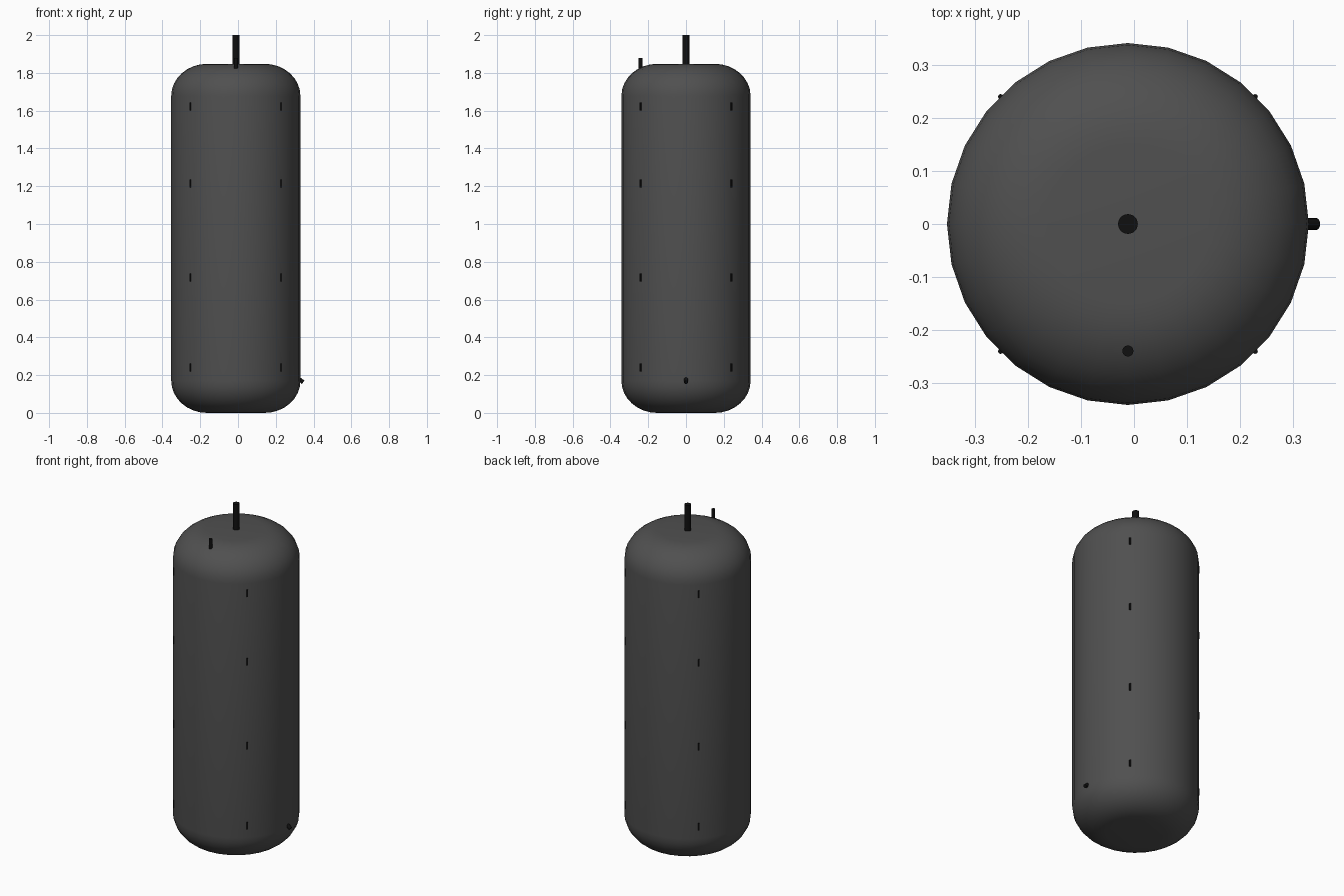
import bpy, bmesh, math
from mathutils import Vector

if "Cube" in bpy.data.objects:
    bpy.data.objects.remove(bpy.data.objects["Cube"])

CX = -0.0115          # tank axis
R, H = 0.342, 1.848   # tank radius and height


def material(name, v):
    m = bpy.data.materials.new(name)
    m.diffuse_color = (v, v, v, 1)
    m.use_nodes = True
    m.node_tree.nodes["Principled BSDF"].inputs["Base Color"].default_value = m.diffuse_color
    return m


dark = material("dark_grey", 0.08)
black = material("black", 0.005)


def tube(name, start, end, radius, sides=16):
    start, end = Vector(start), Vector(end)
    axis = end - start
    bpy.ops.mesh.primitive_cylinder_add(vertices=sides, radius=radius, depth=axis.length,
                                        location=(start + end) / 2,
                                        rotation=axis.to_track_quat('Z', 'Y').to_euler())
    o = bpy.context.object
    o.name = name
    o.data.materials.append(black)
    bpy.ops.object.shade_smooth_by_angle(angle=math.radians(40))
    return o


# Tank body: quarter-ellipse shoulders, 28 sides
W, V, N = 0.19, 0.17, 8
arc = [(R - W + W * math.sin(a), V - V * math.cos(a))
       for a in (math.pi / 2 * i / N for i in range(N + 1))]
profile = arc + [(r, H - z) for r, z in reversed(arc)]
S = 28
bm = bmesh.new()
rings = [[bm.verts.new((r * math.cos(2 * math.pi * k / S), r * math.sin(2 * math.pi * k / S), z))
          for k in range(S)] for r, z in profile]
for a, b in zip(rings, rings[1:]):
    for k in range(S):
        n = (k + 1) % S
        bm.faces.new((a[k], a[n], b[n], b[k]))
bm.faces.new(rings[0][::-1])
bm.faces.new(rings[-1])
me = bpy.data.meshes.new("tank_body")
bm.to_mesh(me)
bm.free()
tank = bpy.data.objects.new("tank_body", me)
tank.location.x = CX
bpy.context.collection.objects.link(tank)
me.materials.append(dark)
me.shade_smooth()

# Pipes on the top
tube("outlet_pipe", (CX, 0, 1.82), (CX, 0, 2.0), 0.0187, 24)
tube("relief_pipe", (CX, -0.24, 1.78), (CX, -0.24, 1.88), 0.0105)

# Slanted drain near the bottom
tube("drain_pipe", (0.315, 0, 0.185), (0.345, 0, 0.162), 0.011)

# Small vertical pins in four columns
for sx in (-1, 1):
    for sy in (-1, 1):
        for z in (0.241, 0.716, 1.214, 1.622):
            tube("side_pin", (CX + sx * 0.2405, sy * 0.2405, z - 0.021),
                 (CX + sx * 0.2405, sy * 0.2405, z + 0.021), 0.005, 12)
